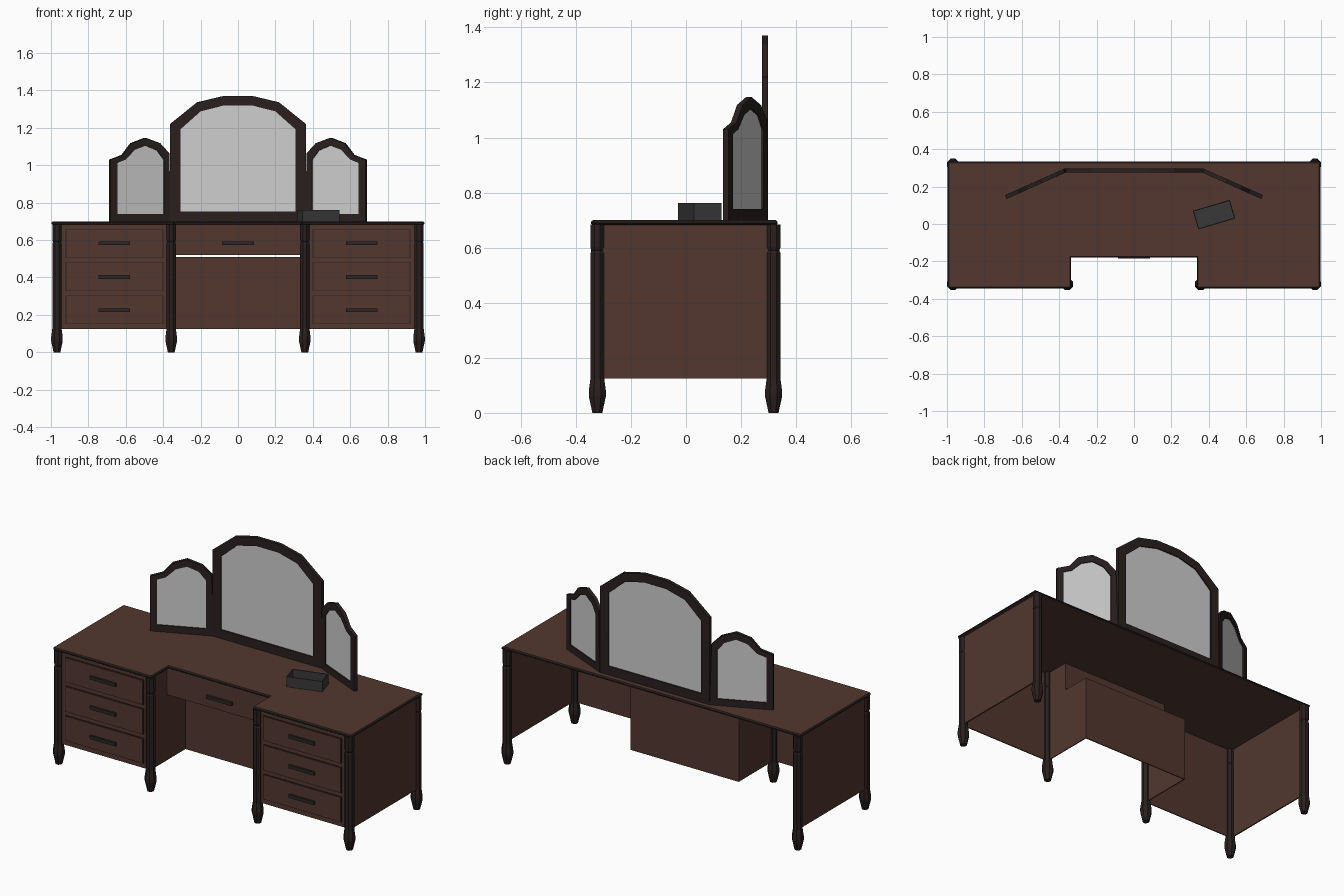
import bpy, bmesh, math
from mathutils import Matrix

if "Cube" in bpy.data.objects:
    bpy.data.objects.remove(bpy.data.objects["Cube"])


def mat(name, rgb):
    m = bpy.data.materials.new(name)
    m.diffuse_color = (*rgb, 1)
    m.use_nodes = True
    m.node_tree.nodes["Principled BSDF"].inputs["Base Color"].default_value = m.diffuse_color
    return m


BROWN = mat("brown wood", (0.084, 0.038, 0.028))
DARK = mat("dark trim", (0.022, 0.0145, 0.0138))
HANDLE = mat("handle dark", (0.027, 0.019, 0.019))
GLASS = mat("mirror glass", (0.62, 0.62, 0.62))
GREY = mat("grey tray", (0.04, 0.04, 0.04))


def finish(name, bm, mats, loc=(0, 0, 0), rot=0):
    bmesh.ops.recalc_face_normals(bm, faces=bm.faces)
    me = bpy.data.meshes.new(name)
    bm.to_mesh(me)
    bm.free()
    for m in mats:
        me.materials.append(m)
    ob = bpy.data.objects.new(name, me)
    ob.location = loc
    ob.rotation_euler[2] = rot
    bpy.context.collection.objects.link(ob)
    return ob


def box(name, x0, x1, y0, y1, z0, z1, m):
    bm = bmesh.new()
    bmesh.ops.create_cube(bm, size=1, matrix=Matrix.Translation(
        ((x0 + x1) / 2, (y0 + y1) / 2, (z0 + z1) / 2)) @ Matrix.Diagonal(
        (abs(x1 - x0), abs(y1 - y0), abs(z1 - z0), 1)))
    return finish(name, bm, [m])


def loft(bm, rings, caps=True):
    rows = [[bm.verts.new(p) for p in r] for r in rings]
    n = len(rows[0])
    for a, b in zip(rows, rows[1:]):
        for i in range(n):
            bm.faces.new((a[i], a[(i + 1) % n], b[(i + 1) % n], b[i]))
    if caps:
        bm.faces.new(rows[0])
        bm.faces.new(rows[-1])
    return rows


# Table top: notched outline, brown faces with dark moulded rim
def outline(d, z):
    half = [(0.336 + d, -0.18 + d), (0.336 + d, -0.333), (0.348, -0.345 + d),
            (0.985, -0.345 + d), (0.997 - d, -0.333), (0.997 - d, 0.333 - d)]
    return ([(x, y, z) for x, y in half] +
            [(-x, y, z) for x, y in reversed(half)])


bm = bmesh.new()
loft(bm, [outline(0.008, 0.682), outline(0, 0.687), outline(0, 0.694), outline(0.007, 0.70)])
for f in bm.faces:
    f.material_index = 0 if len(f.verts) > 4 else 1
finish("table_top", bm, [BROWN, DARK])

# Octagonal turned legs
PROFILE = [(0.018, 0), (0.031, 0.06), (0.031, 0.08), (0.025, 0.125),
           (0.025, 0.58), (0.021, 0.59), (0.025, 0.60), (0.025, 0.684)]
for name, x, y in (("front_leg", 0.968, -0.322), ("inner_leg", 0.357, -0.322),
                   ("back_leg", 0.968, 0.318)):
    for s in (-1, 1):
        bm = bmesh.new()
        k = 1 / math.cos(math.pi / 8)
        loft(bm, [[(r * k * math.cos((i + .5) * math.pi / 4),
                    r * k * math.sin((i + .5) * math.pi / 4), z) for i in range(8)]
                  for r, z in PROFILE])
        finish(name, bm, [DARK], (s * x, y, 0))

# Pedestals: outer side, front, knee sides and three drawers each
for s in (-1, 1):
    box("side_panel", s * 0.972, s * 0.98, -0.32, 0.318, 0.125, 0.684, BROWN)
    box("pedestal_front", s * 0.36, s * 0.97, -0.326, -0.32, 0.125, 0.684, BROWN)
    box("knee_side_front", s * 0.354, s * 0.36, -0.32, -0.165, 0.125, 0.684, BROWN)
    box("knee_side_rear", s * 0.354, s * 0.36, -0.165, 0.012, 0.125, 0.51, BROWN)
    for z0, z1, hz in ((0.155, 0.302, 0.225), (0.33, 0.48, 0.403), (0.508, 0.654, 0.583)):
        box("drawer_shadow_line", s * 0.399, s * 0.921, -0.329, -0.325, z0 - 0.003, z1 + 0.003, DARK)
        box("drawer_front", s * 0.403, s * 0.917, -0.333, -0.326, z0, z1, BROWN)
        box("drawer_handle", s * 0.577, s * 0.747, -0.345, -0.332, hz - 0.01, hz + 0.01, HANDLE)

# Knee hole: back panel and centre drawer
box("knee_back", -0.36, 0.36, 0.006, 0.012, 0.125, 0.51, BROWN)
box("centre_drawer", -0.358, 0.358, -0.17, -0.164, 0.52, 0.684, BROWN)
box("centre_handle", -0.085, 0.085, -0.184, -0.169, 0.573, 0.593, HANDLE)


# Mirrors: dark frame ring around a thin glass plate
def mirror(name, outer, inner, loc, rot):
    t, bm = 0.011, bmesh.new()
    loop = [(outer, -t), (inner, -t), (inner, t), (outer, t), (outer, -t)]
    loft(bm, [[(x, y, z) for x, z in pts] for pts, y in [(p, y) for p, y in loop]], False)
    bmesh.ops.remove_doubles(bm, verts=bm.verts, dist=1e-5)
    finish(name + "_frame", bm, [DARK], loc, rot)
    bm = bmesh.new()
    loft(bm, [[(x, y, z) for x, z in inner] for y in (-0.004, 0.004)])
    finish(name + "_glass", bm, [GLASS], loc, rot)


def sym(pts):
    return pts + [(-x, z) for x, z in reversed(pts)]


mirror("centre_mirror",
       sym([(-0.364, 0.70), (-0.364, 1.22), (-0.219, 1.337), (-0.08, 1.37)]),
       sym([(-0.308, 0.753), (-0.308, 1.192), (-0.2, 1.288), (-0.075, 1.32)]),
       (0, 0.287, 0), 0)

WING_OUT = [(0.685, 0.70), (0.685, 1.03), (0.62, 1.055), (0.572, 1.118), (0.497, 1.147),
            (0.42, 1.118), (0.372, 1.065), (0.362, 0.70)]
WING_IN = [(0.65, 0.74), (0.65, 1.012), (0.605, 1.03), (0.555, 1.083), (0.497, 1.105),
           (0.437, 1.08), (0.40, 1.03), (0.40, 0.74)]
ANG = math.radians(24)
for s in (-1, 1):
    o, i = [[(s * (x - 0.365) / math.cos(ANG), z) for x, z in p] for p in (WING_OUT, WING_IN)]
    mirror("side_mirror", o, i, (s * 0.365, 0.287, 0), -s * ANG)

# Open tray on the table
bm = bmesh.new()
loft(bm, [[(sx * w, sy * d, z) for sx, sy in ((-1, -1), (1, -1), (1, 1), (-1, 1))]
          for w, d, z in ((0.103, 0.052, 0.70), (0.103, 0.052, 0.762),
                          (0.098, 0.047, 0.762), (0.098, 0.047, 0.706))])
finish("tray", bm, [GREY], (0.428, 0.05, 0), math.radians(16.5))
